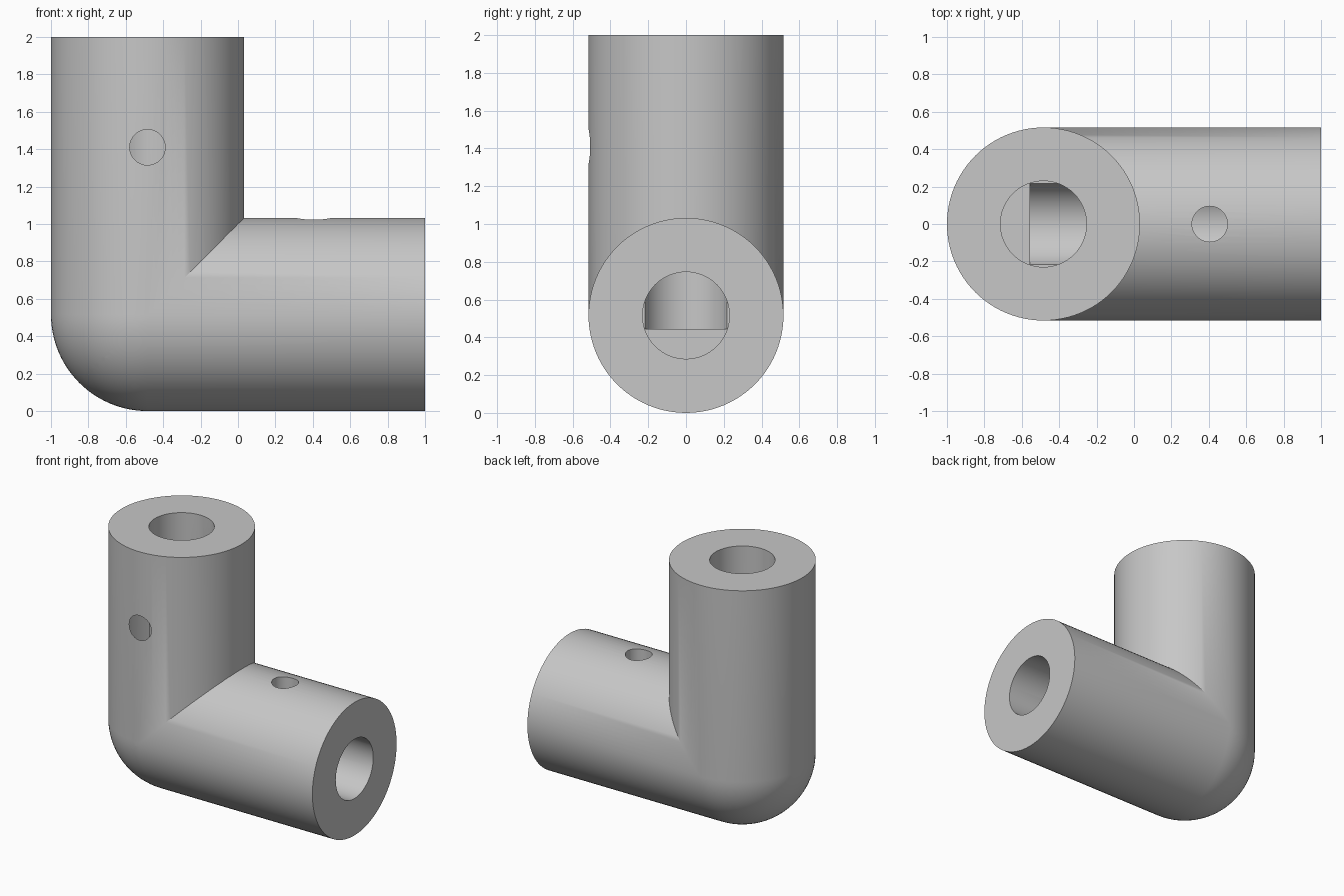
import bpy, bmesh, math
from mathutils import Matrix, Vector

if "Cube" in bpy.data.objects:
    bpy.data.objects.remove(bpy.data.objects["Cube"])

R = 0.516                               # tube radius
BORE, PIN = 0.23, 0.095                 # socket and pin hole radii
C = Vector((-1 + R, 0, R))              # corner where both axes meet
L = 2 - R                               # arm length from the corner
SEG = 96

grey = bpy.data.materials.new("light grey")
grey.diffuse_color = (0.57, 0.57, 0.57, 1)
grey.use_nodes = True
grey.node_tree.nodes["Principled BSDF"].inputs["Base Color"].default_value = grey.diffuse_color

# Elbow body: round-bottomed upright arm, mitred, then swapped x/z for the other arm
bm = bmesh.new()
profile = [(0, L), (R, L)]
profile += [(R * math.cos(a), -R * math.sin(a))
            for a in (math.radians(90 * i / 24) for i in range(25))]
pts = [bm.verts.new((r, 0, z)) for r, z in profile]
edges = [bm.edges.new(p) for p in zip(pts, pts[1:])]
bmesh.ops.spin(bm, geom=pts + edges, axis=(0, 0, 1), cent=(0, 0, 0),
               angle=2 * math.pi, steps=SEG, use_duplicate=False)
bmesh.ops.remove_doubles(bm, verts=bm.verts[:], dist=1e-4)
bmesh.ops.bisect_plane(bm, geom=bm.verts[:] + bm.edges[:] + bm.faces[:], dist=1e-5,
                       plane_co=(0, 0, 0), plane_no=(1, 0, -1), clear_outer=True)
copy = bmesh.ops.duplicate(bm, geom=bm.verts[:] + bm.edges[:] + bm.faces[:])
for v in copy["geom"]:
    if isinstance(v, bmesh.types.BMVert):
        v.co = (v.co.z, v.co.y, v.co.x)
bmesh.ops.remove_doubles(bm, verts=bm.verts[:], dist=1e-4)
bmesh.ops.dissolve_degenerate(bm, edges=bm.edges[:], dist=1e-5)
# Merge the fan on each flat tube end into one face
for axis in (0, 2):
    cap = [f for f in bm.faces if all(abs(v.co[axis] - L) < 1e-4 for v in f.verts)]
    bmesh.ops.dissolve_faces(bm, faces=cap, use_verts=False)
bmesh.ops.recalc_face_normals(bm, faces=bm.faces[:])
bmesh.ops.translate(bm, verts=bm.verts[:], vec=C)
mesh = bpy.data.meshes.new("elbow_connector")
bm.to_mesh(mesh)
bm.free()
mesh.materials.append(grey)
elbow = bpy.data.objects.new("elbow_connector", mesh)
bpy.context.collection.objects.link(elbow)


def drill(name, start, end, radius, sides):
    """Cut a round hole from start to end."""
    start, end = Vector(start), Vector(end)
    d = end - start
    bpy.ops.mesh.primitive_cylinder_add(
        vertices=sides, radius=radius, depth=d.length, location=(start + end) / 2,
        rotation=d.to_track_quat('Z', 'Y').to_euler())
    cutter = bpy.context.object
    cutter.name = name
    cutter.hide_render = True
    cutter.data.materials.append(grey)
    bpy.context.view_layer.objects.active = elbow
    mod = elbow.modifiers.new(name, 'BOOLEAN')
    mod.operation, mod.solver, mod.object = 'DIFFERENCE', 'EXACT', cutter
    bpy.ops.object.modifier_apply(modifier=name)
    bpy.data.objects.remove(cutter)


# Blind sockets in both arms, slightly past the corner
drill("upright_socket", (C.x, 0, 2.2), (C.x, 0, 0.443), BORE, 64)
drill("side_socket", (1.2, 0, C.z), (-0.557, 0, C.z), BORE, 64)
# Pin holes through one wall of each arm
drill("front_pin_hole", (C.x, -0.7, 1.41), (C.x, -0.05, 1.41), PIN, 40)
drill("top_pin_hole", (0.405, 0, 1.2), (0.405, 0, C.z + 0.05), PIN, 40)

bpy.ops.object.select_all(action='DESELECT')
elbow.select_set(True)
bpy.context.view_layer.objects.active = elbow
bpy.ops.object.shade_smooth_by_angle(angle=math.radians(30))
